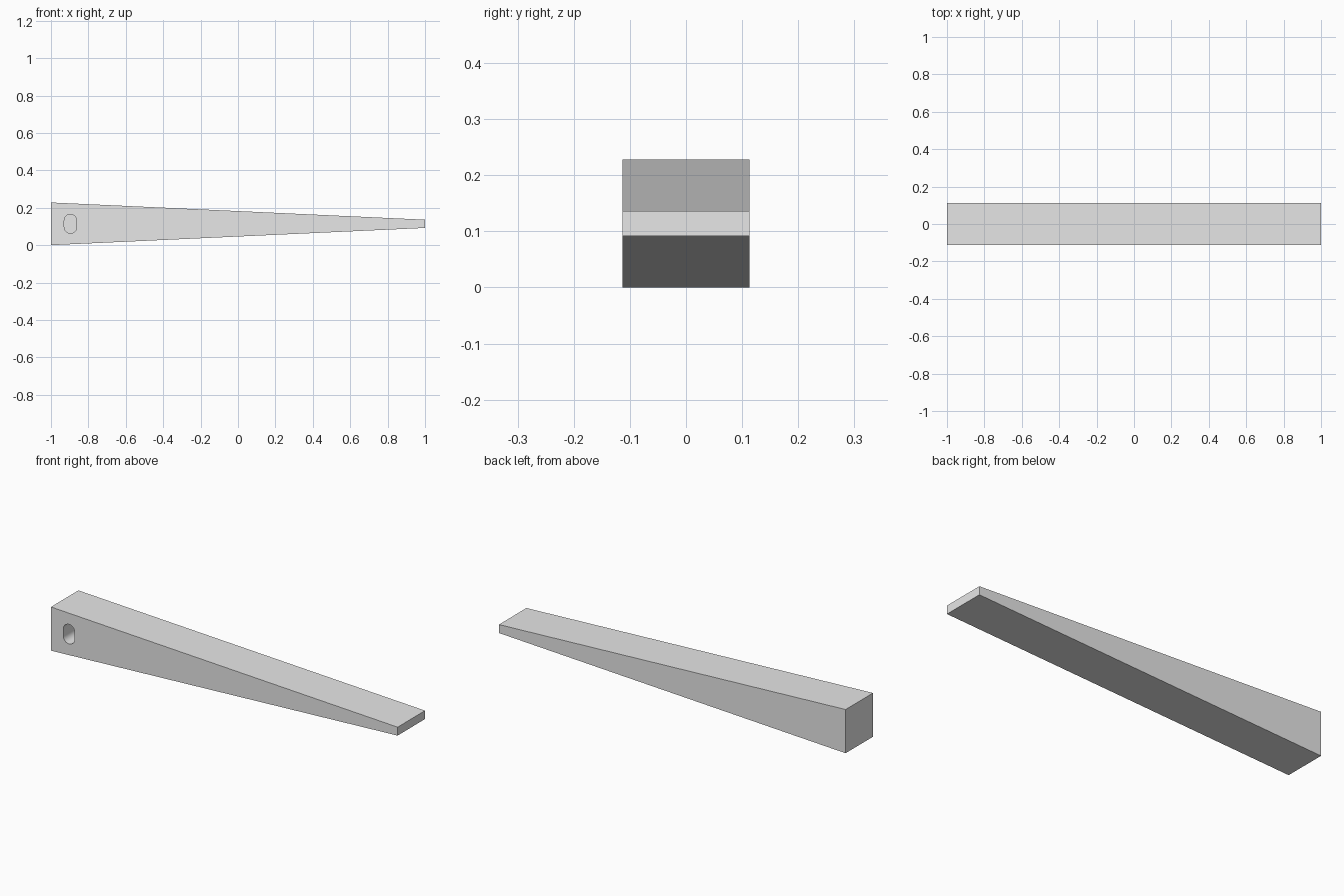
import bpy
import math

cube = bpy.data.objects.get("Cube")
if cube:
    bpy.data.objects.remove(cube, do_unlink=True)

HALF_WIDTH = 0.113   # half thickness of the bar along y
MID_Z = 0.114        # height of the centre line
SLOT_X = -0.896
SLOT_RADIUS = 0.033
SLOT_HALF = 0.051
SLOT_DEPTH = 0.15


def make_material(name, colour):
    mat = bpy.data.materials.new(name)
    mat.use_nodes = True
    mat.diffuse_color = colour
    mat.node_tree.nodes["Principled BSDF"].inputs["Base Color"].default_value = colour
    return mat


def extrude_profile(name, profile, y0, y1, mat):
    """Solid made from a counter-clockwise (x, z) profile, between y0 and y1."""
    n = len(profile)
    verts = [(x, y, z) for y in (y0, y1) for x, z in profile]
    faces = [list(range(n)), list(reversed(range(n, 2 * n)))]
    for i in range(n):
        j = (i + 1) % n
        faces.append([i, i + n, j + n, j])
    mesh = bpy.data.meshes.new(name)
    mesh.from_pydata(verts, [], faces)
    mesh.materials.append(mat)
    obj = bpy.data.objects.new(name, mesh)
    bpy.context.collection.objects.link(obj)
    return obj


grey = make_material("light grey", (0.8, 0.8, 0.8, 1))

# Tapered bar
bar = extrude_profile(
    "tapered_bar",
    [(-1, 0), (1, 0.092), (1, 0.136), (-1, 0.228)],
    -HALF_WIDTH, HALF_WIDTH, grey)

# Round-ended blind slot in the front of the thick end
arc_steps = 12
outline = []
for side in (0, 1):
    shift = (SLOT_HALF - SLOT_RADIUS) * (1 - 2 * side)
    for i in range(arc_steps + 1):
        a = math.pi * (side + i / arc_steps)
        outline.append((SLOT_X + SLOT_RADIUS * math.cos(a),
                        MID_Z + shift + SLOT_RADIUS * math.sin(a)))
cutter = extrude_profile("slot_cutter", outline,
                         -HALF_WIDTH - 0.05, -HALF_WIDTH + SLOT_DEPTH, grey)
cutter.hide_render = True
cutter.hide_set(True)

cut = bar.modifiers.new("slot", 'BOOLEAN')
cut.operation = 'DIFFERENCE'
cut.solver = 'EXACT'
cut.object = cutter

# Smooth slot ends, crisp bar edges
bpy.ops.object.select_all(action='DESELECT')
bar.select_set(True)
bpy.context.view_layer.objects.active = bar
bpy.ops.object.modifier_apply(modifier=cut.name)
bpy.ops.object.shade_smooth_by_angle(angle=math.radians(30))
bpy.data.objects.remove(cutter, do_unlink=True)
